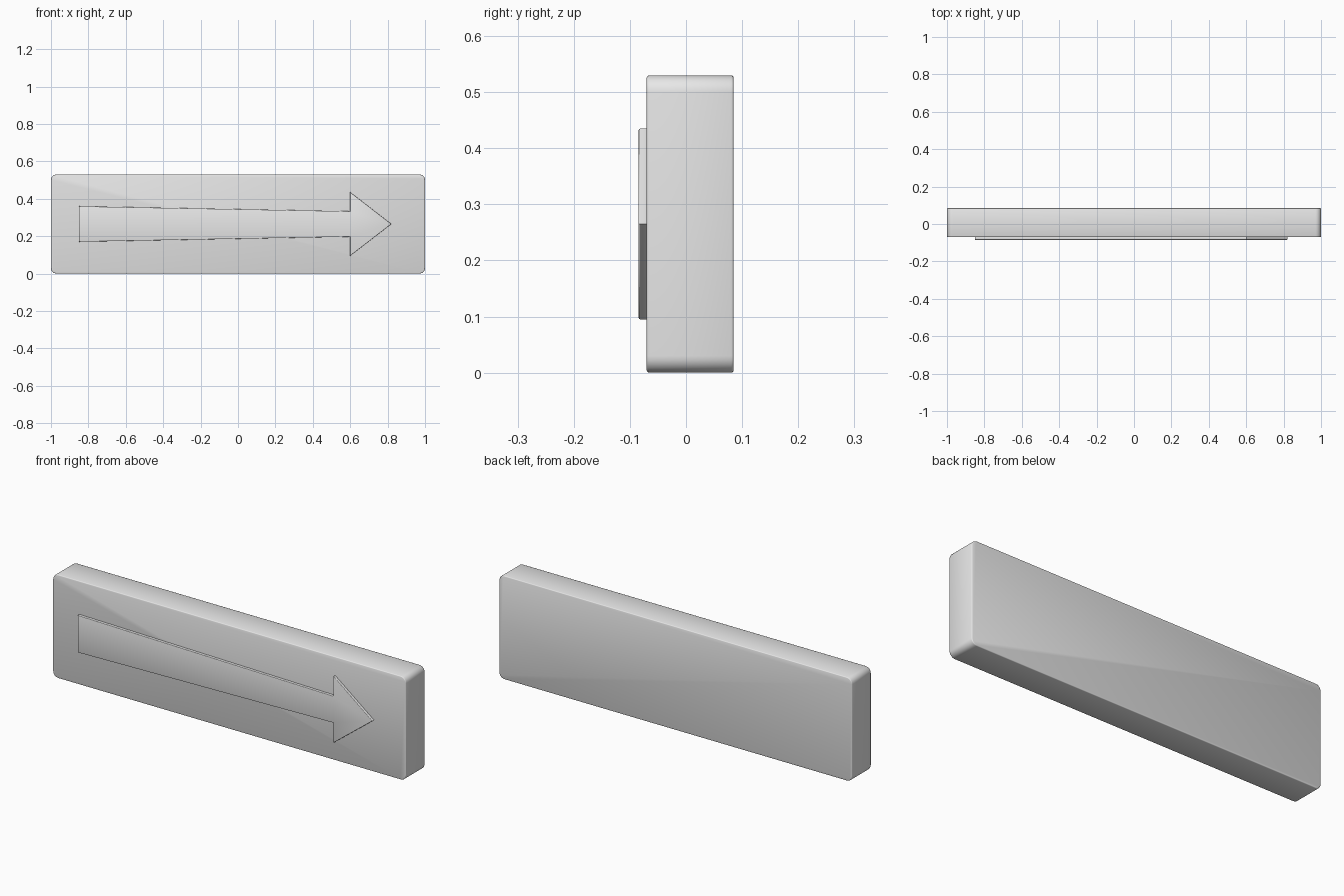
import bpy
import bmesh
import math

cube = bpy.data.objects.get("Cube")
if cube:
    bpy.data.objects.remove(cube, do_unlink=True)

# Single plain grey
grey = bpy.data.materials.new("plain_grey")
grey.use_nodes = True
grey.diffuse_color = (0.8, 0.8, 0.8, 1)
grey.node_tree.nodes["Principled BSDF"].inputs["Base Color"].default_value = (0.8, 0.8, 0.8, 1)


def slab(name, outline, y_front, y_back, corner, rim):
    """Extrude an x-z outline along y, round its corners, then soften its rims."""
    bm = bmesh.new()
    face = bm.faces.new([bm.verts.new((x, y_front, z)) for x, z in outline])
    extruded = bmesh.ops.extrude_face_region(bm, geom=[face], use_keep_orig=True)
    moved = [v for v in extruded["geom"] if isinstance(v, bmesh.types.BMVert)]
    bmesh.ops.translate(bm, verts=moved, vec=(0, y_back - y_front, 0))
    bmesh.ops.recalc_face_normals(bm, faces=bm.faces)

    def depth(edge):
        return abs(edge.verts[0].co.y - edge.verts[1].co.y)

    if corner:
        bmesh.ops.bevel(bm, geom=[e for e in bm.edges if depth(e) > 0.01],
                        offset=corner, segments=6, profile=0.5, affect='EDGES')
    bmesh.ops.bevel(bm, geom=[e for e in bm.edges if depth(e) < 0.001],
                    offset=rim, segments=2, profile=0.5, affect='EDGES')
    bmesh.ops.recalc_face_normals(bm, faces=bm.faces)

    mesh = bpy.data.meshes.new(name)
    bm.to_mesh(mesh)
    bm.free()
    mesh.materials.append(grey)
    obj = bpy.data.objects.new(name, mesh)
    bpy.context.collection.objects.link(obj)
    bpy.ops.object.select_all(action='DESELECT')
    obj.select_set(True)
    bpy.context.view_layer.objects.active = obj
    bpy.ops.object.shade_smooth_by_angle(angle=math.radians(50))
    return obj


# Sign board with rounded corners
slab("sign_board", [(-1, 0), (1, 0), (1, 0.53), (-1, 0.53)], -0.07, 0.085, 0.03, 0.004)

# Raised arrow with a tapering shaft, mirrored about its centre line
mid = 0.265
lower = [(-0.85, -0.095), (0.6, -0.068), (0.6, -0.17), (0.82, 0)]
upper = [(x, -z) for x, z in reversed(lower[:-1])]
slab("raised_arrow", [(x, mid + z) for x, z in lower + upper], -0.085, -0.066, 0, 0.003)
